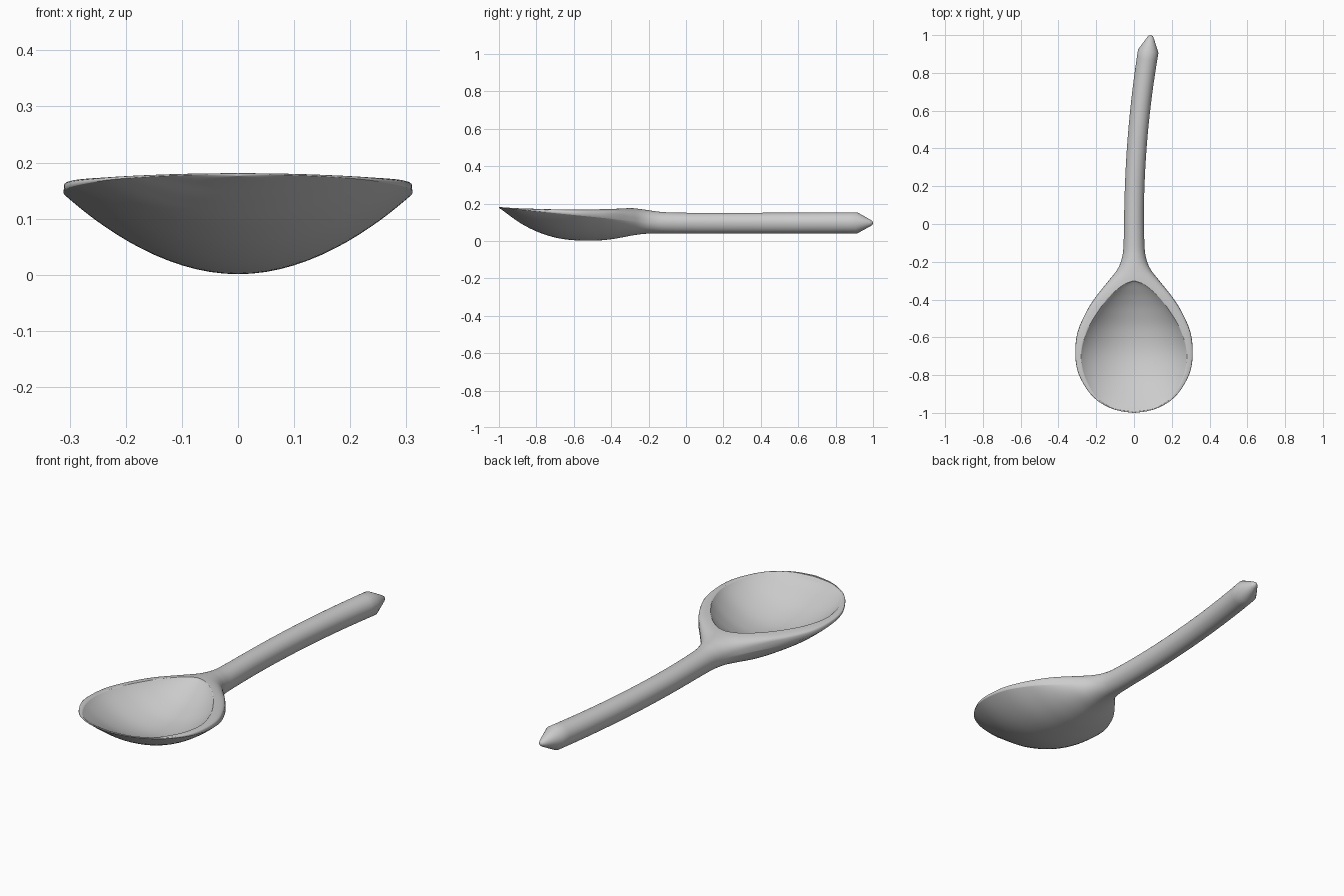
import bpy, bmesh, math
from mathutils import Vector

cube = bpy.data.objects.get("Cube")
if cube:
    bpy.data.objects.remove(cube, do_unlink=True)

grey = bpy.data.materials.new("plain_grey")
grey.use_nodes = True
colour = (0.6, 0.6, 0.6, 1)
grey.diffuse_color = colour
grey.node_tree.nodes["Principled BSDF"].inputs["Base Color"].default_value = colour

SIDES = 72


def smooth_rows(rows, steps=6):
    """Catmull-Rom interpolation through the profile rows."""
    pts = [Vector(r) for r in rows]
    out = []
    for i in range(len(pts) - 1):
        a, b = pts[max(i - 1, 0)], pts[i]
        c, d = pts[i + 1], pts[min(i + 2, len(pts) - 1)]
        for s in range(steps):
            t = s / steps
            out.append(b + (c - a) * (t / 2)
                       + (a * 2 - b * 5 + c * 4 - d) * (t * t / 2)
                       + (b * 3 - a - c * 3 + d) * (t ** 3 / 2))
    return out + [pts[-1]]


def blend(y, start, end):
    t = min(max((y - start) / (end - start), 0), 1)
    return t * t * (3 - 2 * t)


def section(y, width, low, edge, high, q_low, q_high):
    """Closed cross-section, rounder or flatter above and below its edge."""
    bend = max(y, 0)
    ring = []
    for i in range(SIDES):
        a = math.tau * i / SIDES
        dx, s = width * math.cos(a), math.sin(a)
        z = edge + (high - edge) * s ** q_high if s >= 0 else edge - (edge - low) * (-s) ** q_low
        ring.append((0.09 * bend ** 2 + dx, y - 0.18 * bend * dx, z))
    return ring


def loft(name, rings):
    bm = bmesh.new()
    loops = [[bm.verts.new(p) for p in ring] for ring in rings]
    for a, b in zip(loops, loops[1:]):
        for i in range(SIDES):
            j = (i + 1) % SIDES
            bm.faces.new((a[i], a[j], b[j], b[i]))
    bm.faces.new(loops[0])
    bm.faces.new(loops[-1])
    bmesh.ops.recalc_face_normals(bm, faces=bm.faces)
    mesh = bpy.data.meshes.new(name)
    bm.to_mesh(mesh)
    bm.free()
    mesh.materials.append(grey)
    obj = bpy.data.objects.new(name, mesh)
    bpy.context.collection.objects.link(obj)
    return obj


# Spoon body: y, half width, underside, top
body = [
    (-1, .004, .176, .181), (-.99, .075, .17, .181), (-.97, .135, .156, .18),
    (-.93, .2, .126, .178), (-.87, .253, .086, .176), (-.78, .298, .043, .175),
    (-.68, .311, .014, .174), (-.57, .298, .002, .174), (-.46, .25, .003, .175),
    (-.38, .198, .012, .176), (-.3, .134, .027, .176), (-.24, .088, .036, .17),
    (-.18, .064, .04, .161), (-.1, .055, .04, .153), (.1, .052, .04, .15),
    (.5, .052, .04, .151), (.915, .054, .04, .153),
]
rings = []
for y, w, low, high in smooth_rows(body):
    edge = .179 - .08 * min((y + 1) / .8, 1)
    rings.append(section(y, w, low, edge, high,
                         2 - blend(y, -.5, -.16), .28 + .72 * blend(y, -.4, -.12)))
# Pointed handle end with a small blunt tip
for y, r in ((.985, .018), (.996, .01), (1, .002)):
    rings.append(section(y, r, .096 - r, .096, .096 + r, 1, 1))
spoon = loft("spoon", rings)

# Hollow of the bowl: y, half width, floor
hollow = [
    (-.992, .004, .178), (-.982, .082, .173), (-.962, .138, .164), (-.91, .21, .133),
    (-.8, .27, .08), (-.68, .287, .052), (-.56, .253, .058), (-.46, .195, .087),
    (-.39, .14, .119), (-.34, .087, .148), (-.315, .048, .164), (-.303, .012, .173),
]
cutter = loft("hollow_cutter", [section(y, w, low, .178, .3, 1.7, .25)
                                for y, w, low in smooth_rows(hollow)])

cut = spoon.modifiers.new("hollow", "BOOLEAN")
cut.operation = "DIFFERENCE"
cut.solver = "EXACT"
cut.object = cutter
bpy.ops.object.select_all(action="DESELECT")
spoon.select_set(True)
bpy.context.view_layer.objects.active = spoon
bpy.ops.object.modifier_apply(modifier=cut.name)
bpy.data.objects.remove(cutter, do_unlink=True)
bpy.ops.object.shade_smooth_by_angle(angle=math.radians(60))
